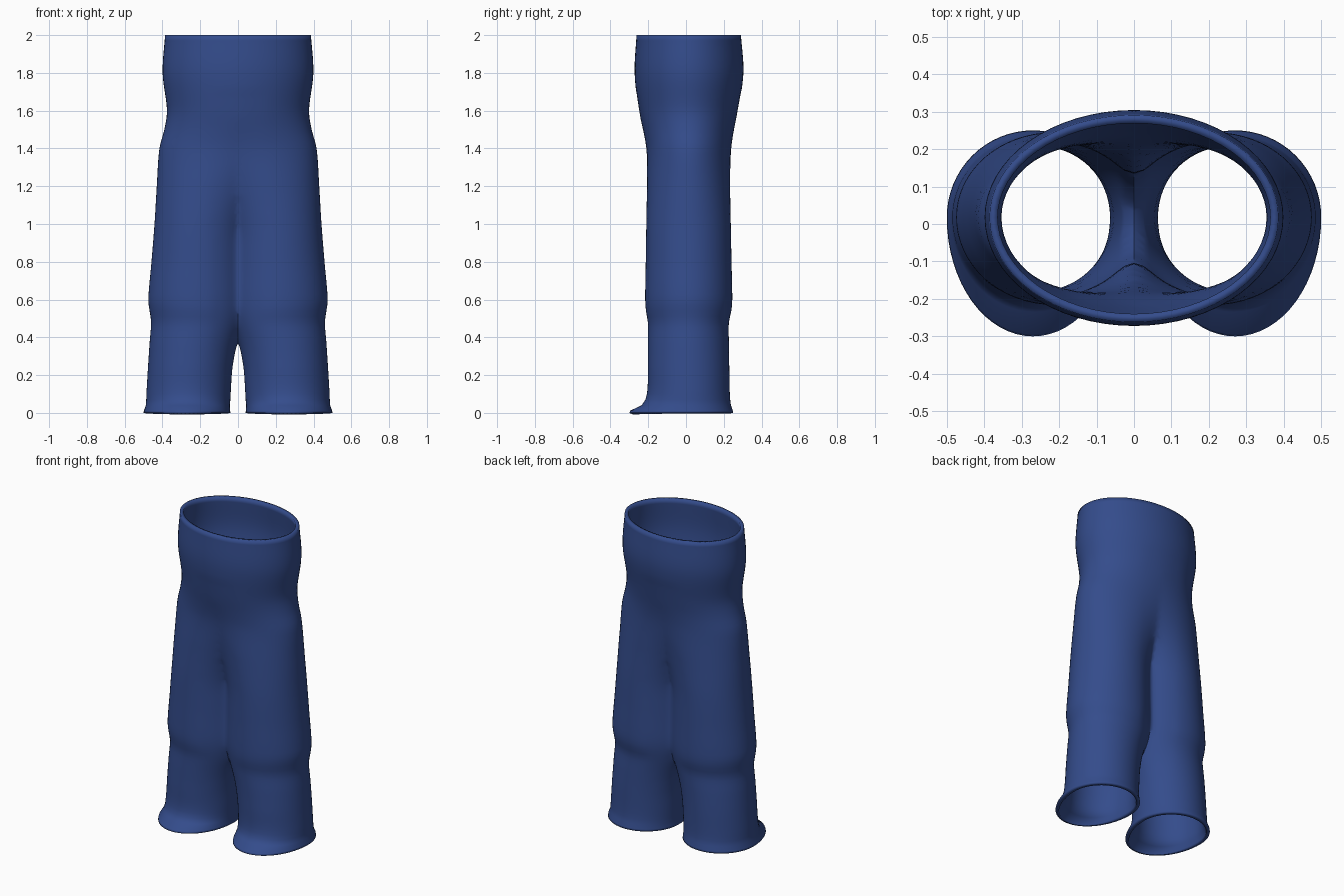
import bpy, bmesh, math

cube = bpy.data.objects.get("Cube")
if cube:
    bpy.data.objects.remove(cube, do_unlink=True)

# Denim colour
denim = bpy.data.materials.new("dark blue denim")
denim.use_nodes = True
blue = (0.034, 0.072, 0.26, 1)
denim.diffuse_color = blue
bsdf = denim.node_tree.nodes["Principled BSDF"]
bsdf.inputs["Base Color"].default_value = blue
bsdf.inputs["Roughness"].default_value = 0.9

# Leg profile: height, centre x, outer x, front y, back y
PROFILE = [
    (0.00, 0.270, 0.50, -0.300, 0.250),
    (0.012, 0.270, 0.498, -0.295, 0.248),
    (0.04, 0.265, 0.488, -0.235, 0.238),
    (0.10, 0.262, 0.485, -0.207, 0.232),
    (0.25, 0.252, 0.476, -0.202, 0.229),
    (0.37, 0.235, 0.468, -0.201, 0.227),
    (0.48, 0.212, 0.460, -0.202, 0.227),
    (0.54, 0.212, 0.468, -0.212, 0.240),
    (0.60, 0.214, 0.475, -0.216, 0.245),
    (0.80, 0.208, 0.458, -0.213, 0.241),
    (1.00, 0.195, 0.442, -0.210, 0.237),
    (1.20, 0.145, 0.430, -0.207, 0.234),
    (1.40, 0.060, 0.416, -0.210, 0.240),
    (1.50, 0.020, 0.390, -0.228, 0.254),
    (1.60, 0.000, 0.376, -0.250, 0.275),
    (1.80, 0.000, 0.399, -0.272, 0.304),
    (2.00, 0.000, 0.386, -0.262, 0.291),
]
SIDES = 64


def slope(i, k):
    a, b = PROFILE[max(i - 1, 0)], PROFILE[min(i + 1, len(PROFILE) - 1)]
    return (b[k] - a[k]) / (b[0] - a[0])


def section(i, t):
    """Smooth blend between profile rows i and i + 1."""
    a, b = PROFILE[i], PROFILE[i + 1]
    h = b[0] - a[0]
    out = [a[0] + h * t]
    for k in range(1, 5):
        out.append((1 + 2 * t) * (1 - t) ** 2 * a[k] + t * (1 - t) ** 2 * h * slope(i, k)
                   + t * t * (3 - 2 * t) * b[k] + t * t * (t - 1) * h * slope(i + 1, k))
    return out


sections = [PROFILE[0]]
for i in range(len(PROFILE) - 1):
    steps = max(1, round((PROFILE[i + 1][0] - PROFILE[i][0]) / 0.03))
    sections += [section(i, (s + 1) / steps) for s in range(steps)]

# Loft one leg running up into the waist
bm = bmesh.new()
rings = []
for z, cx, outer, front, back in sections:
    cx = max(cx, 0)
    mid = 0.018
    ring = []
    for s in range(SIDES):
        a = 2 * math.pi * s / SIDES
        depth = back - mid if math.sin(a) > 0 else mid - front
        ring.append(bm.verts.new((cx + (outer - cx) * math.cos(a),
                                  mid + depth * math.sin(a), z)))
    rings.append(ring)
for low, high in zip(rings, rings[1:]):
    for s in range(SIDES):
        n = (s + 1) % SIDES
        bm.faces.new((low[s], low[n], high[n], high[s]))

# Cut at the centre line and mirror to join the legs at the crotch
bmesh.ops.bisect_plane(bm, geom=bm.verts[:] + bm.edges[:] + bm.faces[:], dist=0.0005,
                       plane_co=(0, 0, 0), plane_no=(1, 0, 0), clear_inner=True)
for v in bm.verts:
    if abs(v.co.x) < 0.001:
        v.co.x = 0
bmesh.ops.mirror(bm, geom=bm.verts[:] + bm.edges[:] + bm.faces[:],
                 axis='X', merge_dist=0.0005)
bmesh.ops.remove_doubles(bm, verts=bm.verts[:], dist=0.0005)

# Soften the centre fold
fold = [v for v in bm.verts if abs(v.co.x) < 0.13 and 0.3 < v.co.z < 1.7]
for _ in range(6):
    bmesh.ops.smooth_vert(bm, verts=fold, factor=0.5,
                          use_axis_x=True, use_axis_y=True, use_axis_z=True)
bmesh.ops.recalc_face_normals(bm, faces=bm.faces[:])
bm.normal_update()
if sum(f.normal.x * f.calc_center_median().x for f in bm.faces if f.calc_center_median().z > 1.6) < 0:
    bmesh.ops.reverse_faces(bm, faces=bm.faces[:])

mesh = bpy.data.meshes.new("trousers")
bm.to_mesh(mesh)
bm.free()
mesh.materials.append(denim)
trousers = bpy.data.objects.new("trousers", mesh)
bpy.context.collection.objects.link(trousers)

# Cloth thickness
cloth = trousers.modifiers.new("cloth thickness", 'SOLIDIFY')
cloth.thickness = 0.022
cloth.offset = -1

bpy.context.view_layer.objects.active = trousers
trousers.select_set(True)
bpy.ops.object.shade_smooth_by_angle(angle=math.radians(50))
